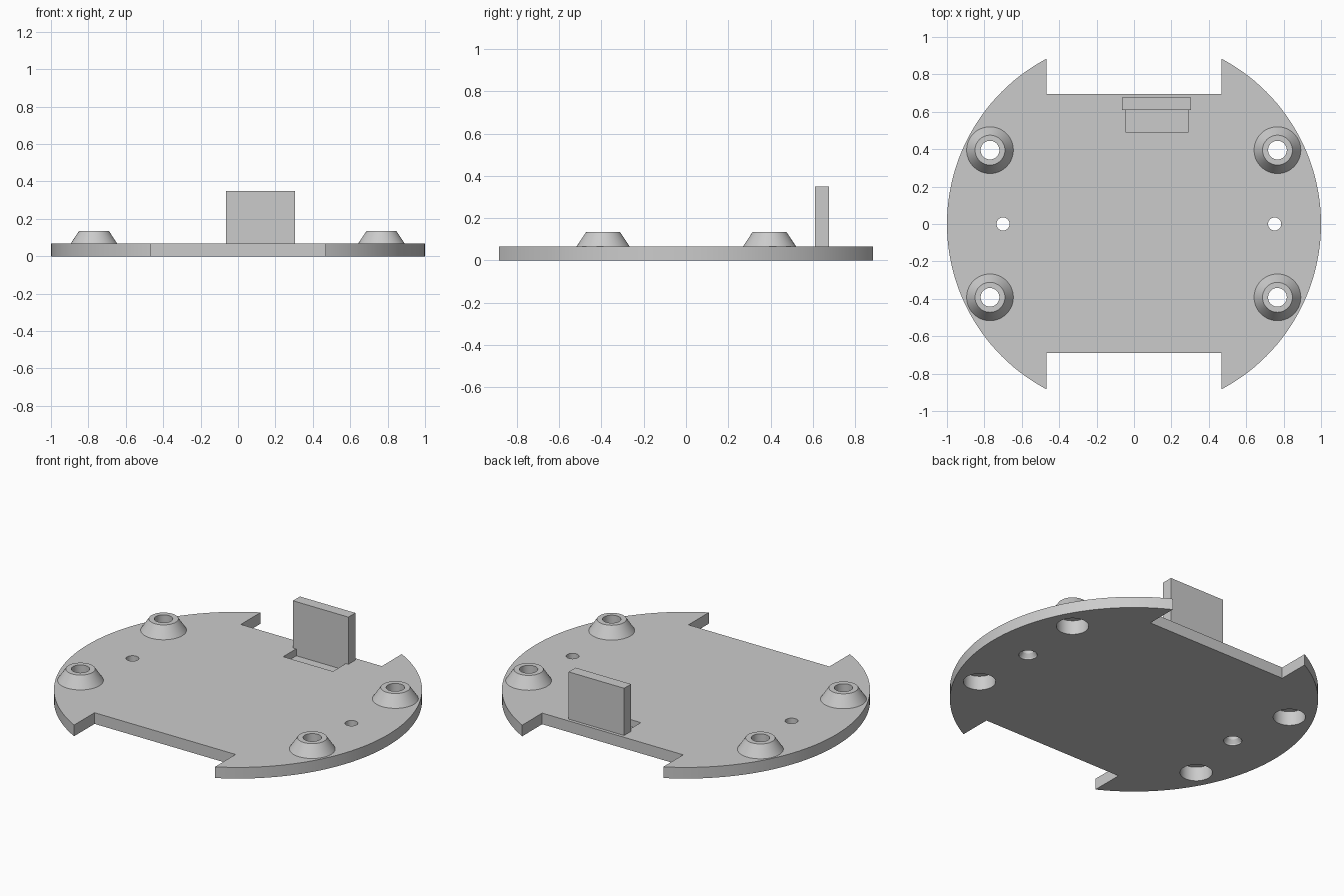
import bpy
import math

T = 0.067           # plate thickness
BORE = 0.088        # screw head bore radius
POSTS = [(x, y) for x in (-0.77, 0.767) for y in (-0.392, 0.395)]

cube = bpy.data.objects.get("Cube")
if cube:
    bpy.data.objects.remove(cube, do_unlink=True)

grey = bpy.data.materials.new("plain grey")
grey.use_nodes = True
colour = (0.6, 0.6, 0.6, 1)
grey.diffuse_color = colour
grey.node_tree.nodes["Principled BSDF"].inputs["Base Color"].default_value = colour


def box(name, x0, x1, y0, y1, z0, z1):
    bpy.ops.mesh.primitive_cube_add(size=1)
    o = bpy.context.object
    o.name = name
    for v in o.data.vertices:
        v.co = (x1 if v.co.x > 0 else x0, y1 if v.co.y > 0 else y0, z1 if v.co.z > 0 else z0)
    o.data.materials.append(grey)
    return o


def lathe(name, profile, x=0, y=0, n=48, closed=False):
    """Spin (radius, z) points about z; open profiles get end caps."""
    verts = [(r * math.cos(2 * math.pi * i / n), r * math.sin(2 * math.pi * i / n), z)
             for r, z in profile for i in range(n)]
    m = len(profile)
    faces = []
    for k in range(m if closed else m - 1):
        a, b = k * n, (k + 1) % m * n
        faces += [(a + i, a + (i + 1) % n, b + (i + 1) % n, b + i) for i in range(n)]
    if not closed:
        faces += [tuple(reversed(range(n))), tuple(range((m - 1) * n, m * n))]
    mesh = bpy.data.meshes.new(name)
    mesh.from_pydata(verts, [], faces)
    o = bpy.data.objects.new(name, mesh)
    o.location = (x, y, 0)
    bpy.context.collection.objects.link(o)
    mesh.materials.append(grey)
    return o


def smooth(o):
    bpy.ops.object.select_all(action="DESELECT")
    o.select_set(True)
    bpy.context.view_layer.objects.active = o
    bpy.ops.object.shade_smooth_by_angle(angle=math.radians(25))


# Round base plate
plate = lathe("base_plate", [(1, 0), (1, T)], n=144)

# Cutters: edge notches, clip recess, screw bores, countersunk holes
cutters = [
    box("back_notch", -0.468, 0.467, 0.695, 1.2, -0.1, 0.2),
    box("front_notch", -0.468, 0.467, -1.2, -0.69, -0.1, 0.2),
    box("clip_recess", -0.042, 0.288, 0.488, 0.612, 0.025, 0.2),
]
cutters += [lathe("bore", [(BORE, -0.1), (BORE, 0.2)], x, y) for x, y in POSTS]
cutters += [lathe("small_hole", [(0.05, -0.01), (0.05, 0.008), (0.035, 0.03), (0.035, 0.2)], x, 0, 32)
            for x in (-0.70, 0.752)]

bpy.context.view_layer.objects.active = plate
for c in cutters:
    c.hide_render = True
    mod = plate.modifiers.new(c.name, "BOOLEAN")
    mod.operation = "DIFFERENCE"
    mod.solver = "EXACT"
    mod.object = c
    bpy.ops.object.modifier_apply(modifier=mod.name)
for c in cutters:
    bpy.data.objects.remove(c, do_unlink=True)
smooth(plate)

# Tapered screw posts with a narrower hole through the top
ring = [(0.125, T), (0.08, 0.135), (0.05, 0.135), (0.05, 0.085), (BORE, 0.085), (BORE, T)]
for x, y in POSTS:
    name = ("back" if y > 0 else "front") + ("_left" if x > 0 else "_right") + "_screw_post"
    smooth(lathe(name, ring, x, y, closed=True))

# Upright tab behind the recess
box("upright_tab", -0.063, 0.305, 0.61, 0.676, T, 0.35)
